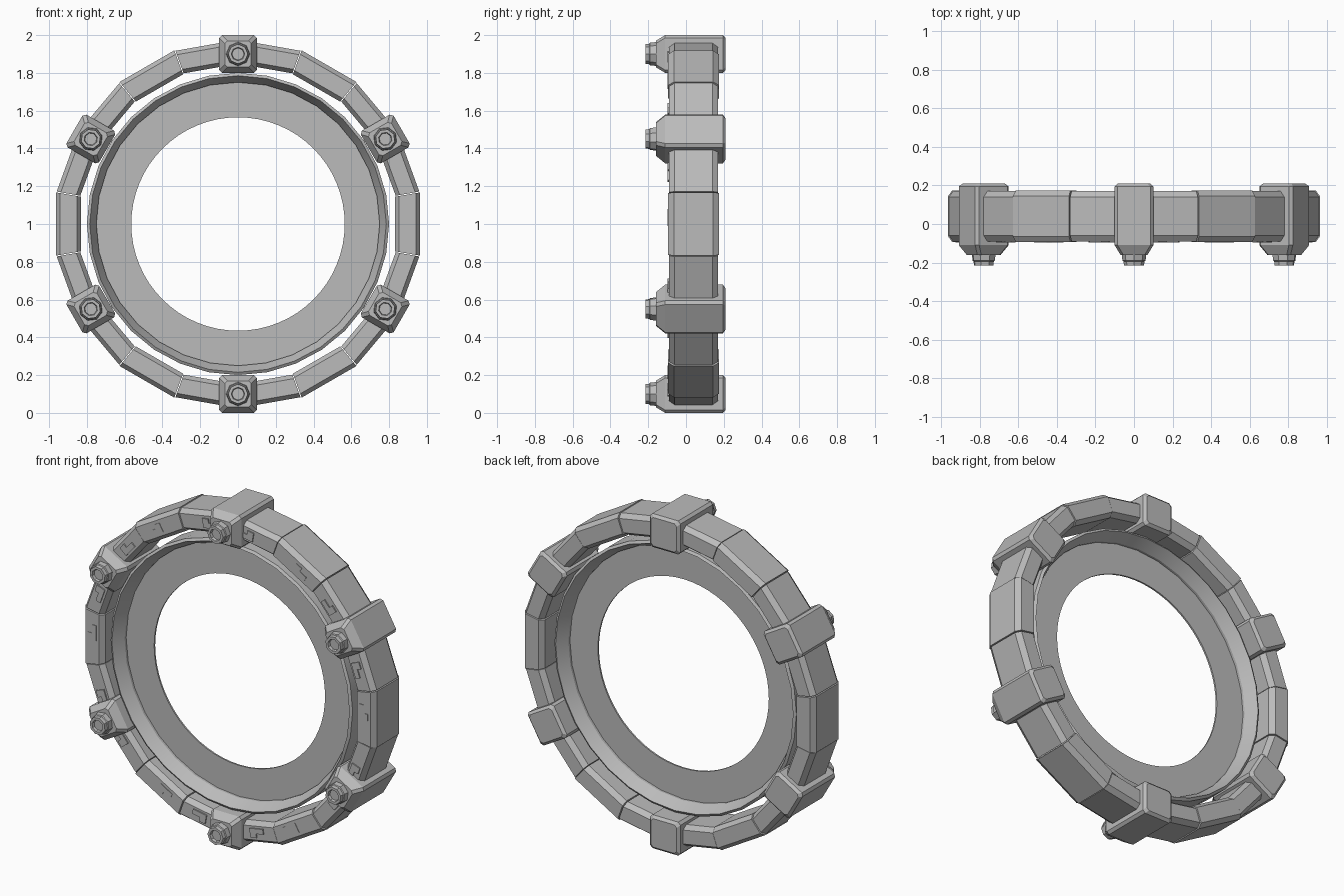
import bpy, bmesh, math
from mathutils import Matrix, Vector

cube = bpy.data.objects.get("Cube")
if cube:
    bpy.data.objects.remove(cube, do_unlink=True)

grey = bpy.data.materials.new("metal_grey")
grey.use_nodes = True
grey.diffuse_color = (0.5, 0.5, 0.5, 1)
grey.node_tree.nodes["Principled BSDF"].inputs["Base Color"].default_value = (0.5, 0.5, 0.5, 1)

CENTRE = Vector((0, 0, 1))


def finish(name, bm, smooth=False):
    bmesh.ops.recalc_face_normals(bm, faces=bm.faces[:])
    mesh = bpy.data.meshes.new(name)
    bm.to_mesh(mesh)
    bm.free()
    mesh.materials.append(grey)
    obj = bpy.data.objects.new(name, mesh)
    bpy.context.collection.objects.link(obj)
    if smooth:
        bpy.ops.object.select_all(action='DESELECT')
        obj.select_set(True)
        bpy.context.view_layer.objects.active = obj
        bpy.ops.object.shade_smooth_by_angle(angle=math.radians(25))
    return obj


def polar(radius, y, angle):
    return CENTRE + Vector((radius * math.cos(angle), y, radius * math.sin(angle)))


def loft(bm, rings, closed=True):
    # Bridge a list of equal vertex rings
    n = len(rings[0])
    for a, b in zip(rings, rings[1:]):
        for i in range(n if closed else n - 1):
            j = (i + 1) % n
            bm.faces.new((a[i], a[j], b[j], b[i]))


def revolve(name, profile, sides, closed):
    bm = bmesh.new()
    rings = [[bm.verts.new(polar(r, y, math.tau * k / sides)) for r, y in profile]
             for k in range(sides)]
    loft(bm, rings + rings[:1], closed)
    return finish(name, bm, True)


# Flat inner plate and the flared rim around it
revolve("inner_plate", [(0.565, 0.015), (0.76, 0.015), (0.76, 0.025), (0.565, 0.025)], 64, True)
revolve("inner_rim", [(0.75, 0.0), (0.785, -0.07), (0.80, -0.06), (0.80, 0.10),
                      (0.785, 0.11), (0.75, 0.04)], 32, True)


def tube_segment(name, middle, grow):
    # Straight chamfered bar whose mitred ends meet the neighbouring bars
    inner, outer, front, back = 0.848 - grow, 0.975 + grow, -0.09 - grow, 0.17 + grow
    cr, cy = 0.022, 0.03
    section = [(inner, front + cy), (inner + cr, front), (outer - cr, front), (outer, front + cy),
               (outer, back - cy), (outer - cr, back), (inner + cr, back), (inner, back - cy)]
    bm = bmesh.new()
    half = math.radians(9.85)
    ends = [[bm.verts.new(polar(r, y, middle + s * half)) for r, y in section] for s in (-1, 1)]
    loft(bm, ends)
    for end in ends:
        bm.faces.new(end)
    finish(name, bm)


def placed(bm, angle):
    # Local z points outwards; turn it to the given angle around the ring
    bm.transform(Matrix.Translation(CENTRE) @ Matrix.Rotation(math.pi / 2 - angle, 4, 'Y'))


def front_panel(name, angle, side):
    # Thin L-shaped cover on the front of a bar
    outline = [(-0.01, 0.87), (0.08, 0.87), (0.08, 0.90), (0.03, 0.90), (0.03, 0.925), (-0.01, 0.925)]
    bm = bmesh.new()
    rings = [[bm.verts.new((x * side, y, z)) for x, z in outline] for y in (-0.097, -0.09)]
    loft(bm, rings)
    for ring in rings:
        bm.faces.new(ring)
    placed(bm, angle)
    finish(name, bm)


for k in range(18):
    angle = math.radians(20 * k)
    tube_segment(f"ring_segment_{k + 1}", angle, 0.004 if k % 3 == 0 else 0.0)
    front_panel(f"segment_panel_{k + 1}", angle, 1 if k % 2 else -1)


def rect_ring(bm, y, half, chamfer):
    # Square outline with cut corners, centred on the clamp
    a, b = half, half - chamfer
    pts = [(a, -b), (a, b), (b, a), (-b, a), (-a, b), (-a, -b), (-b, -a), (b, -a)]
    return [bm.verts.new((x, y, 0.9 + z)) for x, z in pts]


def clamp(name, angle):
    bm = bmesh.new()
    rings = [rect_ring(bm, y, h, 0.015)
             for y, h in ((-0.16, 0.07), (-0.11, 0.1), (0.195, 0.1), (0.21, 0.085))]
    loft(bm, rings)
    bm.faces.new(rings[0])
    bm.faces.new(rings[-1])
    placed(bm, angle)
    finish(name, bm)


def bolt(name, angle, sides, profile):
    # Turned head with a recessed socket
    bm = bmesh.new()
    rings = [[bm.verts.new((r * math.cos(math.tau * i / sides), y,
                            0.9 + r * math.sin(math.tau * i / sides))) for i in range(sides)]
             for r, y in profile]
    loft(bm, rings)
    bm.faces.new(rings[0])
    bm.faces.new(rings[-1])
    placed(bm, angle)
    finish(name, bm)


for k in range(6):
    angle = math.radians(30 + 60 * k)
    clamp(f"clamp_block_{k + 1}", angle)
    bolt(f"bolt_washer_{k + 1}", angle, 8, [(0.064, -0.15), (0.06, -0.19), (0.052, -0.195)])
    bolt(f"bolt_head_{k + 1}", angle, 8,
         [(0.056, -0.18), (0.052, -0.215), (0.036, -0.215), (0.032, -0.20)])
